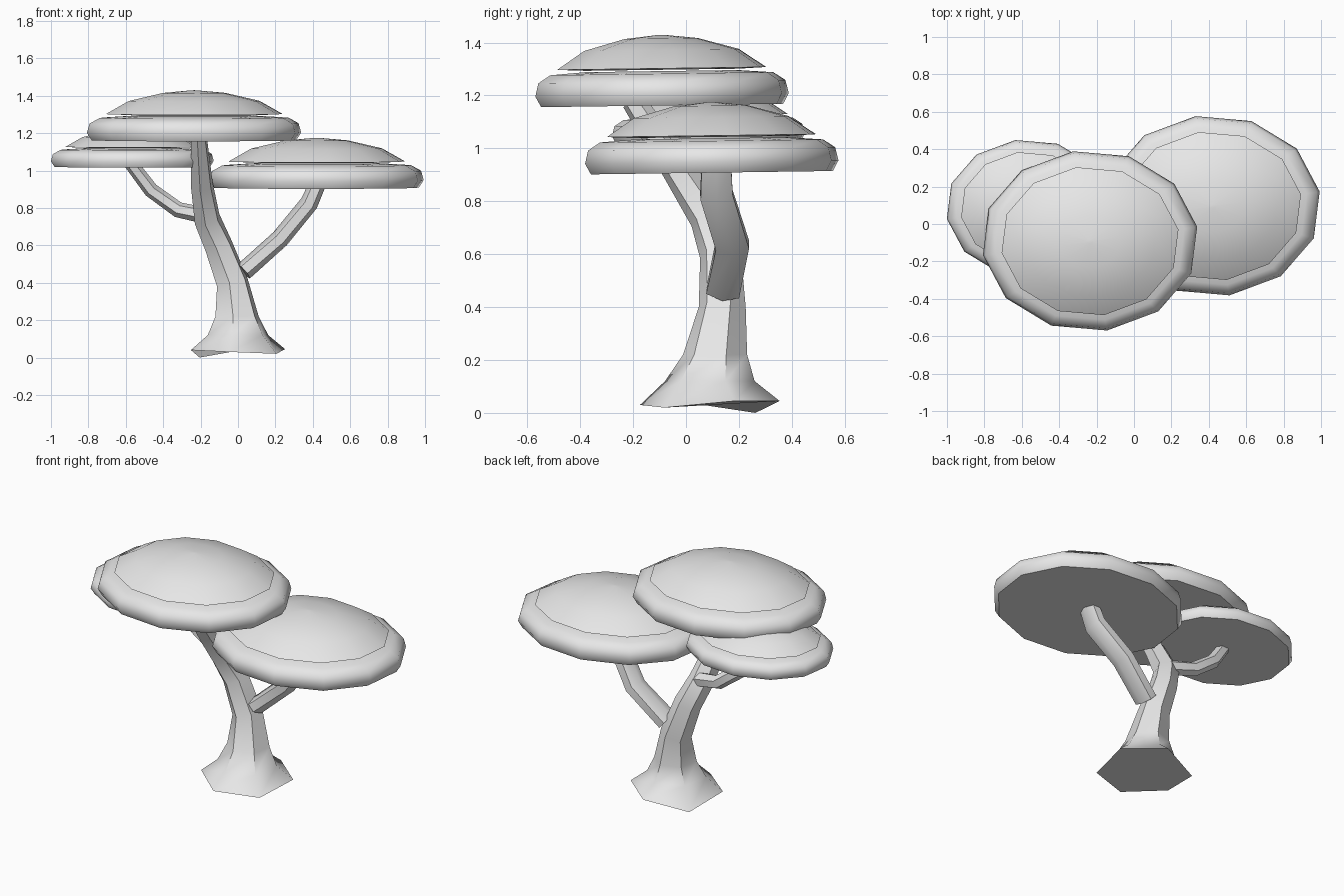
import bpy, bmesh, math
from mathutils import Vector, Matrix

cube = bpy.data.objects.get("Cube")
if cube:
    bpy.data.objects.remove(cube, do_unlink=True)

GREY = (0.8, 0.8, 0.8, 1.0)
mat = bpy.data.materials.new("plain_grey")
mat.use_nodes = True
mat.diffuse_color = GREY
mat.node_tree.nodes["Principled BSDF"].inputs["Base Color"].default_value = GREY


def finish(bm, name, sharp):
    """Turn a bmesh into a smooth shaded object."""
    bmesh.ops.recalc_face_normals(bm, faces=bm.faces)
    mesh = bpy.data.meshes.new(name)
    bm.to_mesh(mesh)
    bm.free()
    mesh.materials.append(mat)
    obj = bpy.data.objects.new(name, mesh)
    bpy.context.collection.objects.link(obj)
    bpy.ops.object.select_all(action='DESELECT')
    obj.select_set(True)
    bpy.context.view_layer.objects.active = obj
    bpy.ops.object.shade_smooth_by_angle(angle=math.radians(sharp))
    return obj


def skin(bm, rings):
    """Bridge successive rings with quads and close both ends."""
    n = len(rings[0])
    for a, b in zip(rings, rings[1:]):
        for i in range(n):
            j = (i + 1) % n
            bm.faces.new((a[i], a[j], b[j], b[i]))
    bm.faces.new(rings[0])
    bm.faces.new(rings[-1])


def limb(name, path, sides=6, turn=20, wide_y=1.0, foot=None):
    """Tube along (x, y, z, radius) points, rings square to the path."""
    bm = bmesh.new()
    pts = [Vector(p[:3]) for p in path]
    rings = []
    for k, p in enumerate(pts):
        t = (pts[min(k + 1, len(pts) - 1)] - pts[max(k - 1, 0)]).normalized()
        rot = Vector((0, 0, 1)).rotation_difference(t)
        if foot and k < 3:
            rot.identity()
        ring = []
        for i in range(sides):
            a = math.radians(turn) + math.tau * i / sides
            r = path[k][3]
            v = p + rot @ Vector((r * math.cos(a), r * wide_y * math.sin(a), 0))
            if foot and k == 0:
                v.z = foot[i]
            ring.append(bm.verts.new(v))
        rings.append(ring)
    skin(bm, rings)
    return finish(bm, name, 50)


# Foliage: (radius factor, height) of the puffy lower pad and the domed cap
PAD = [(0.955, 0.0), (1.0, 0.04), (0.975, 0.09), (0.88, 0.12), (0.6, 0.13)]
CAP = [(0.6, 0.135), (0.825, 0.14), (0.61, 0.21), (0.29, 0.253), (0.02, 0.267)]


def foliage(name, profile, centre, size):
    bm = bmesh.new()
    place = Matrix.Translation(centre) @ Matrix.Rotation(0.014, 4, 'X')
    rings = []
    for r, z in profile:
        ring = []
        for i in range(12):
            a = math.radians(9) + math.tau * i / 12
            v = Vector((0.58 * r * math.cos(a), 0.485 * r * math.sin(a), z))
            ring.append(bm.verts.new(place @ (v * size)))
        rings.append(ring)
    skin(bm, rings)
    finish(bm, name, 50)


for label, centre, size in (("top", (-0.235, -0.09, 1.162), 1.0),
                            ("left", (0.42, 0.098, 0.908), 1.0),
                            ("right", (-0.565, 0.085, 1.02), 0.76)):
    foliage(label + "_foliage_pad", PAD, centre, size)
    foliage(label + "_foliage_cap", CAP, centre, size)

# Trunk with an uneven flared foot, leaning forward towards the top
limb("trunk", [(0, 0.09, 0.03, 0.268), (0, 0.09, 0.12, 0.172),
               (-0.005, 0.11, 0.22, 0.123), (-0.03, 0.137, 0.4, 0.09),
               (-0.105, 0.13, 0.6, 0.079), (-0.165, 0.085, 0.74, 0.073),
               (-0.193, -0.03, 0.92, 0.062), (-0.21, -0.2, 1.18, 0.045)],
     foot=(0.045, 0.045, 0, 0.04, 0.03, 0.02))

# Side branches
limb("left_branch", [(0.03, 0.14, 0.46, 0.05), (0.225, 0.175, 0.635, 0.05),
                     (0.38, 0.115, 0.825, 0.049), (0.435, 0.115, 0.95, 0.044)],
     turn=0, wide_y=1.45)
limb("right_branch", [(-0.16, 0.11, 0.755, 0.044), (-0.32, 0.14, 0.79, 0.042),
                      (-0.465, 0.135, 0.895, 0.04), (-0.575, 0.1, 1.04, 0.036)],
     turn=0)
